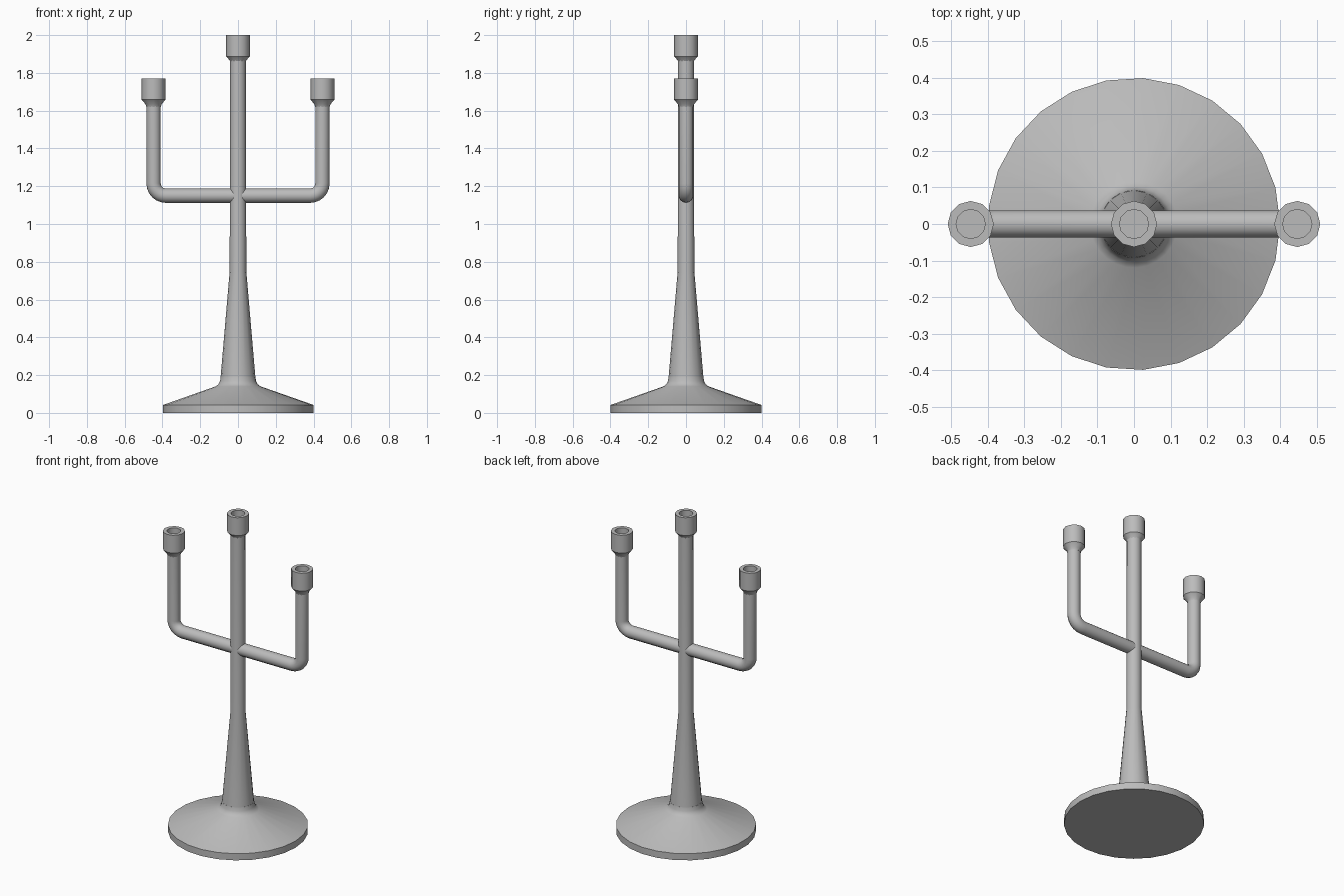
import bpy, bmesh
from math import cos, sin, pi, radians

old = bpy.data.objects.get("Cube")
if old:
    bpy.data.objects.remove(old, do_unlink=True)

metal = bpy.data.materials.new("grey_metal")
metal.use_nodes = True
grey = (0.5, 0.5, 0.5, 1)
metal.diffuse_color = grey
metal.node_tree.nodes["Principled BSDF"].inputs["Base Color"].default_value = grey


def sweep(name, stations, sides, mirror=False):
    """Join rings given as (x, z, tilt, radius) into a capped, smooth tube."""
    bm = bmesh.new()
    rings = []
    for x, z, tilt, r in stations:
        ring = []
        for i in range(sides):
            a = 2 * pi * i / sides
            u = r * cos(a)
            ring.append(bm.verts.new((x + u * cos(tilt), r * sin(a), z + u * sin(tilt))))
        rings.append(ring)
    for low, high in zip(rings, rings[1:]):
        for i in range(sides):
            j = (i + 1) % sides
            bm.faces.new((low[i], low[j], high[j], high[i]))
    bm.faces.new(rings[0][::-1])
    bm.faces.new(rings[-1])
    if mirror:
        bmesh.ops.scale(bm, vec=(-1, 1, 1), verts=bm.verts)
        bmesh.ops.reverse_faces(bm, faces=bm.faces)
    mesh = bpy.data.meshes.new(name)
    bm.to_mesh(mesh)
    bm.free()
    mesh.materials.append(metal)
    obj = bpy.data.objects.new(name, mesh)
    bpy.context.collection.objects.link(obj)
    bpy.ops.object.select_all(action="DESELECT")
    obj.select_set(True)
    bpy.context.view_layer.objects.active = obj
    bpy.ops.object.shade_smooth_by_angle(angle=radians(32))
    return obj


def upright(x, profile):
    return [(x, z, 0, r) for r, z in profile]


def cup(name, x, top, mirror=False):
    # Flared socket with a recessed hole for a candle
    profile = [(0.038, top - 0.15), (0.043, top - 0.135), (0.063, top - 0.112),
               (0.063, top), (0.04, top), (0.04, top - 0.06)]
    sweep(name, upright(x, profile), 12, mirror)


# Broad conical foot
sweep("base", upright(0, [(0.4, 0), (0.4, 0.042), (0.12, 0.14), (0.104, 0.152),
                          (0.096, 0.168), (0.092, 0.19)]), 25)

# Tapered column rising into a straight stem
sweep("stem", upright(0, [(0.092, 0.19), (0.044, 0.75), (0.042, 1.88)]), 16)
cup("centre_cup", 0, 2.0)

# Bent side arms with their cups
REACH, ARM_Z, BEND, TUBE = 0.447, 1.15, 0.065, 0.038
path = [(0, ARM_Z, -pi / 2, TUBE)]
for k in range(7):
    t = -pi / 2 + k * pi / 12
    path.append((REACH - BEND + BEND * cos(t), ARM_Z + BEND + BEND * sin(t), t, TUBE))
path.append((REACH, 1.64, 0, TUBE))
for side, flip in (("left", False), ("right", True)):
    sweep(side + "_arm", path, 14, flip)
    cup(side + "_cup", REACH, 1.77, flip)
